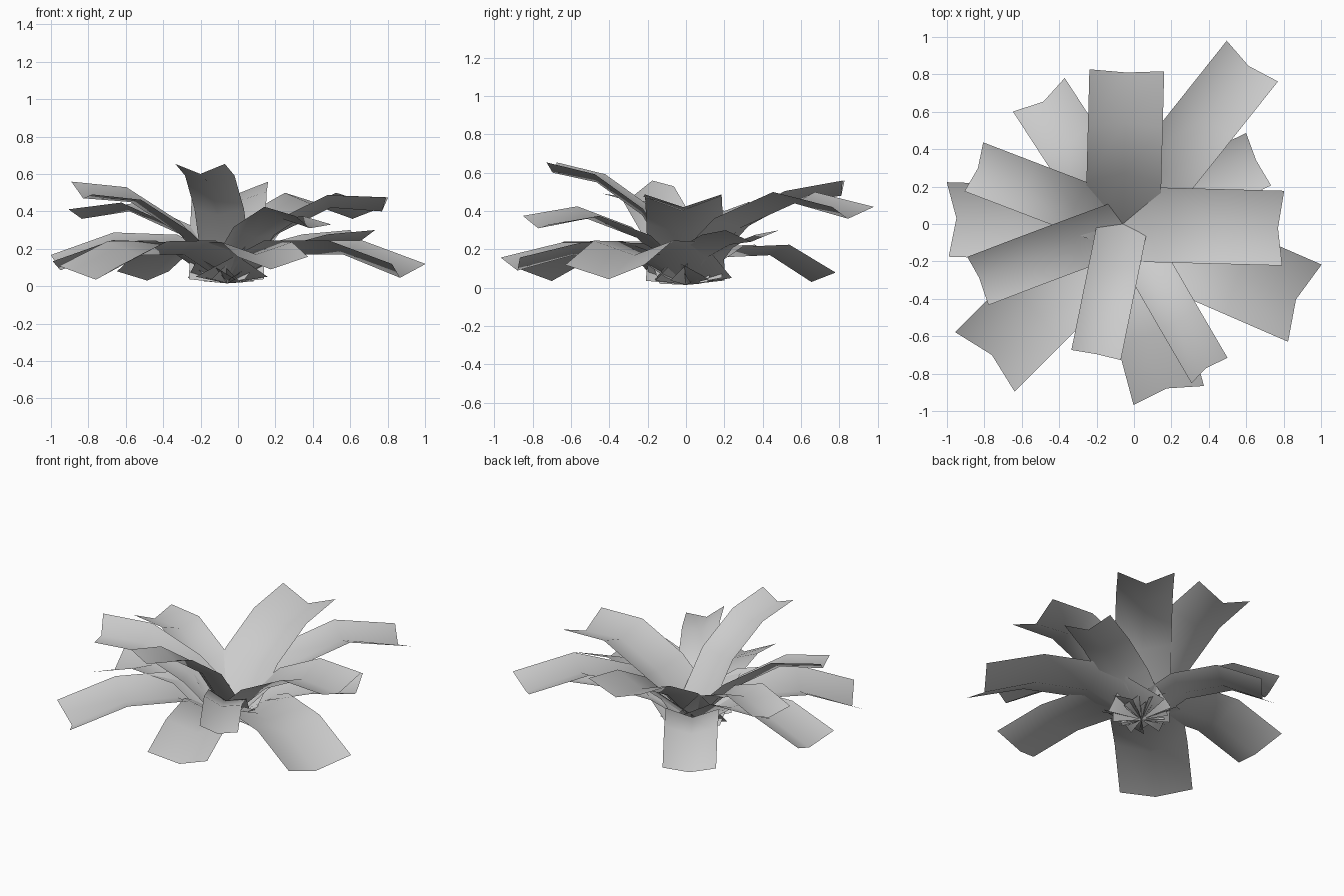
import bpy
import math
from mathutils import Vector

cube = bpy.data.objects.get("Cube")
if cube:
    bpy.data.objects.remove(cube)

# One flat leaf colour
grey = bpy.data.materials.new("leaf_grey")
grey.use_nodes = True
colour = (0.6, 0.6, 0.6, 1)
grey.diffuse_color = colour
grey.node_tree.nodes["Principled BSDF"].inputs["Base Color"].default_value = colour

CROWN = Vector((-0.06, 0, 0.015))
UP = Vector((0, 0, 1))
FOLDS = (0.2, 0.17, 0.17, 0.2)


def spine_points(angle, reach, heights):
    """Centre line of a leaf from the crown outwards, steep first, then arching."""
    a = math.radians(angle)
    flat = Vector((math.cos(a), math.sin(a), 0)) * reach
    points = [CROWN.copy()]
    for share, z in zip((0.33, 0.67, 1), heights):
        p = CROWN + flat * share
        p.z = z
        points.append(p)
    return points


def make_leaf(name, angle, reach, heights, width, roll=0):
    """Strip of constant width, folded upwards along its centre line."""
    pts = spine_points(angle, reach, heights)
    steps = [(b - a).normalized() for a, b in zip(pts, pts[1:])]
    tangents = [steps[0] * 0.6 + UP, steps[0] + steps[1],
                steps[1] + steps[2], steps[2] - UP * 0.3]
    verts = []
    for p, t, fold in zip(pts, tangents, FOLDS):
        t.normalize()
        side = Vector((-t.y, t.x, 0)).normalized()
        up = t.cross(side)
        r = math.radians(roll)
        across = side * math.cos(r) + up * math.sin(r)
        lift = t.cross(across) * width * fold
        verts += [p + across * width / 2 + lift, p, p - across * width / 2 + lift]
    faces = []
    for row in range(len(pts) - 1):
        for col in range(2):
            i = row * 3 + col
            faces.append((i, i + 3, i + 4, i + 1))
    mesh = bpy.data.meshes.new(name)
    mesh.from_pydata(verts, [], faces)
    mesh.flip_normals()
    mesh.materials.append(grey)
    mesh.shade_smooth()
    obj = bpy.data.objects.new(name, mesh)
    bpy.context.collection.objects.link(obj)


# Upright leaves: name, angle, reach, spine heights, width, roll
make_leaf("front_leaf", 258.5, 0.71, (0.38, 0.55, 0.60), 0.27)
make_leaf("left_leaf", -1.5, 0.83, (0.28, 0.42, 0.40), 0.40)
make_leaf("back_left_leaf", 51.5, 1.08, (0.31, 0.44, 0.36), 0.35)
make_leaf("back_leaf", 88.5, 0.81, (0.29, 0.44, 0.48), 0.40)
make_leaf("back_right_leaf", 159, 0.83, (0.28, 0.40, 0.36), 0.28)
make_leaf("right_leaf", 200.5, 0.82, (0.28, 0.45, 0.47), 0.29, -14)
make_leaf("front_left_leaf", -60, 0.89, (0.26, 0.36, 0.31), 0.24, -12)

# Drooping leaves underneath
make_leaf("low_right_leaf", 178, 0.89, (0.19, 0.20, 0.085), 0.40, -6)
make_leaf("low_front_right_leaf", 225, 0.99, (0.17, 0.165, 0.035), 0.45)
make_leaf("low_front_leaf", -75, 0.91, (0.17, 0.17, 0.09), 0.39)
make_leaf("low_front_left_leaf", -23.5, 1.01, (0.17, 0.17, 0.045), 0.45)
make_leaf("low_back_right_leaf", 123, 0.78, (0.16, 0.17, 0.03), 0.33)
make_leaf("low_back_left_leaf", 25.5, 0.79, (0.16, 0.225, 0.24), 0.31)
